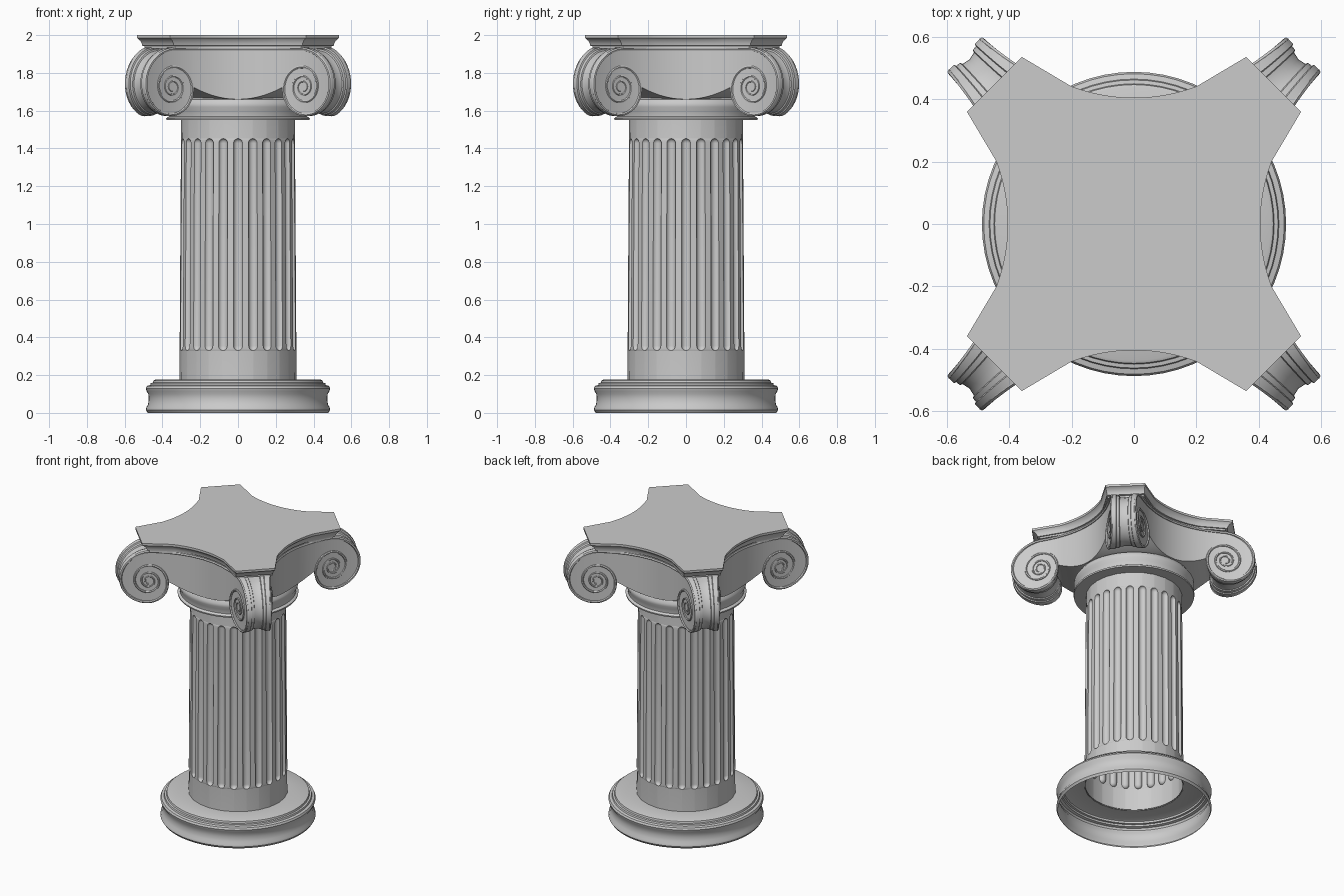
import bpy, bmesh, math
from mathutils import Vector, Matrix

if "Cube" in bpy.data.objects:
    bpy.data.objects.remove(bpy.data.objects["Cube"])

PI = math.pi


def finish(name, bm, angle=35):
    bmesh.ops.remove_doubles(bm, verts=bm.verts, dist=0.0003)
    bmesh.ops.recalc_face_normals(bm, faces=bm.faces)
    me = bpy.data.meshes.new(name)
    bm.to_mesh(me)
    bm.free()
    ob = bpy.data.objects.new(name, me)
    bpy.context.collection.objects.link(ob)
    bpy.ops.object.select_all(action='DESELECT')
    ob.select_set(True)
    bpy.context.view_layer.objects.active = ob
    bpy.ops.object.shade_smooth_by_angle(angle=math.radians(angle))
    return ob


def loft(bm, rows, closed=False):
    """Skin quads between successive rows of points."""
    vr = [[bm.verts.new(p) for p in row] for row in rows]
    for a, b in zip(vr, vr[1:]):
        n = len(a)
        for i in range(n if closed else n - 1):
            j = (i + 1) % n
            bm.faces.new((a[i], a[j], b[j], b[i]))
    return vr


def lathe(name, profile, n=64):
    bm = bmesh.new()
    loft(bm, [[(r * math.cos(2 * PI * i / n), r * math.sin(2 * PI * i / n), z)
               for i in range(n)] for r, z in profile], True)
    return finish(name, bm)


# base ring (open underneath) and neck collar
lathe("base", [(.478, 0), (.488, .015), (.485, .03), (.476, .045), (.473, .075), (.475, .1),
               (.484, .115), (.488, .13), (.482, .143), (.465, .147), (.462, .158),
               (.45, .16), (.447, .172), (.438, .176), (.305, .176)])
lathe("neck_collar", [(.295, 1.55), (.378, 1.55), (.38, 1.56), (.365, 1.57), (.368, 1.6),
                      (.378, 1.62), (.378, 1.64), (.365, 1.66), (.33, 1.67), (0.05, 1.67)])

# fluted shaft: 24 round-ended flutes cut into a slightly tapered tube
N, Z0, Z1, HALF, DEPTH = 24, .33, 1.452, .024, .02
CAP = .025
ends = [(CAP * (1 - math.cos(t * PI / 10)), math.sin(t * PI / 10)) for t in range(6)]
levels = ([(.172, 0)] + [(Z0 + d, s) for d, s in ends]
          + [(Z1 - d, s) for d, s in reversed(ends)] + [(1.555, 0)])
rows = []
for z, s in levels:
    R = .311 - .009 * (z - .17) / 1.38
    row = []
    for k in range(N):
        c = 2 * PI * k / N
        for a in (-1, -.85, -.5, 0, .5, .85, 1):
            w = max(s, .06) * HALF / R
            r = R - DEPTH * s * math.sqrt(max(0, 1 - a * a))
            row.append((r * math.cos(c + a * w), r * math.sin(c + a * w), z))
    rows.append(row)
bm = bmesh.new()
loft(bm, rows, True)
finish("fluted_shaft", bm)

# abacus: concave-sided slab with cut corners
half = [i / 30 for i in range(7)]
side = [(x, .405 + .9 * x * x) for x in half] + [(.36, .536)]
side = [(-x, y) for x, y in reversed(side[1:])] + side
plan = []
for q in range(4):
    m = Matrix.Rotation(-q * PI / 2, 2)
    plan += [m @ Vector(p) for p in side]
bm = bmesh.new()
rings = loft(bm, [[(p.x * k, p.y * k, z) for p in plan] for k, z in
                  [(.925, 1.93), (.925, 1.942), (.945, 1.944), (.95, 1.955), (.965, 1.97),
                   (.99, 1.982), (1, 1.985), (1, 2.0)]], True)
bm.faces.new(rings[0])
bm.faces.new(rings[-1])
finish("abacus", bm, 25)

# corner volutes: scroll outline laid on a concave face
CX, CZ, TOP = .345, 1.725, 1.935


def spiral(q, k=1.0):
    r = .21 * math.exp(-.16 * q) * k
    return CX + .83 * r * math.sin(q * PI / 2), CZ + r * math.cos(q * PI / 2)


def on_face(x, z, mirrored=False, out=0.0):
    y = .375 + .9 * x * x + out
    return Vector((y, -x, z)) if mirrored else Vector((x, -y, z))


def interp(pts, x):
    for (x0, z0), (x1, z1) in zip(pts, pts[1:]):
        if x <= x1:
            return z0 + (z1 - z0) * (x - x0) / max(x1 - x0, 1e-9)
    return pts[-1][1]


XL, XR = spiral(3)[0], spiral(1)[0]
swag = [(XL * i / 10, 1.66 + .065 * (i / 10) ** 2) for i in range(11)]
upper = [(0, TOP)] + [spiral(i / 12) for i in range(13)]
lower = swag + [spiral(3 - i / 12) for i in range(1, 25)]
columns = [XL * i / 10 for i in range(10)]
columns += [XL + (XR - XL) * (1 - math.cos(PI * i / 24)) / 2 for i in range(25)]


def outline(k):
    pts = [(x, TOP) for x in (0, .12, .24)]
    pts += [spiral(i / 12, k) for i in range(37)]
    return pts + list(reversed(swag))


# two rims with a sunken, waisted band between them
BAND = [(0, 1), (.17, 1), (.19, .96), (.3, .95), (.32, .91), (.5, .88),
        (.68, .91), (.7, .95), (.81, .96), (.83, 1), (1, 1)]
bm = bmesh.new()
for m in (False, True):
    loft(bm, [[on_face(x, interp(lower, x), m), on_face(x, interp(upper, x), m)] for x in columns])
rows = []
for t, k in BAND:
    rows.append([on_face(x, z).lerp(on_face(x, z, True), t) for x, z in outline(k)])
loft(bm, rows)

# raised scroll fillet running along the top edge and into the eye
for m in (False, True):
    path = [(x, TOP - .008, .009) for x in (0, .08, .16, .24, .3)]
    path += [(*spiral(i / 10, .96), max(.004, .0095 - .0004 * i / 10)) for i in range(141)]
    pts = [on_face(x, z, m) for x, z, r in path]
    rows = []
    for i, p in enumerate(pts):
        tan = (pts[min(i + 1, len(pts) - 1)] - pts[max(i - 1, 0)]).normalized()
        nrm = (Vector((1, 0, 0)) if m else Vector((0, -1, 0)))
        a = (nrm - tan * nrm.dot(tan)).normalized()
        b = tan.cross(a)
        r = path[i][2]
        rows.append([p + (a * math.cos(j * PI / 3) + b * math.sin(j * PI / 3)) * r
                     for j in range(6)])
    loft(bm, rows, True)

corner = list(bm.verts) + list(bm.edges) + list(bm.faces)
for q in range(1, 4):
    new = bmesh.ops.duplicate(bm, geom=corner)["geom"]
    bmesh.ops.rotate(bm, verts=[g for g in new if isinstance(g, bmesh.types.BMVert)],
                     cent=(0, 0, 0), matrix=Matrix.Rotation(q * PI / 2, 3, 'Z'))
finish("corner_volutes", bm)
